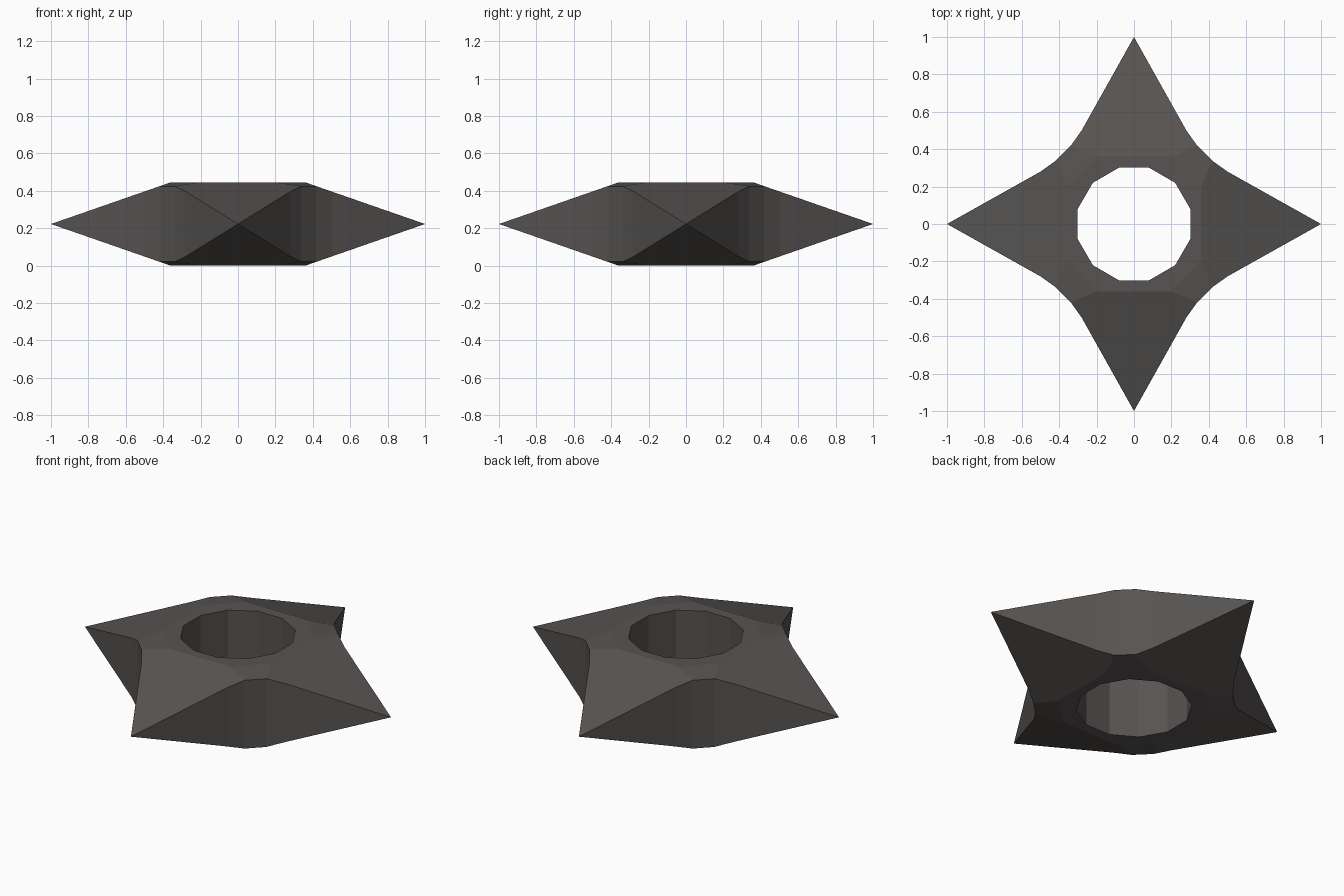
import bpy, bmesh
from mathutils import Matrix, Vector

if "Cube" in bpy.data.objects:
    bpy.data.objects.remove(bpy.data.objects["Cube"])

HALF = 0.2225                      # half of the total height
RIM = 0.36                         # where the arms start to slope

def slope(x):
    """Height of a sloping arm above the middle plane."""
    return HALF * (1 - x) / (1 - RIM)

def flip(p):                       # mirror across the arm's axis
    return Vector((p[0], -p[1], p[2]))

def swap(p):                       # mirror across the diagonal
    return Vector((p[1], p[0], p[2]))

def ground(p):                     # drop to the middle plane
    return Vector((p[0], p[1], 0))

# key points of one arm
tip = Vector((1, 0, 0))
p1 = Vector((0.5, 0.28, slope(0.5)))
p2 = Vector((0.42, 0.337, slope(0.42)))
a = Vector((RIM, 0.2, HALF))
h1 = Vector((0.301, 0.081, HALF))
h2 = Vector((0.22, 0.22, HALF))

faces = [
    [tip, p1, p2, a, flip(a), flip(p2), flip(p1)],     # sloping arm
    [a, p2, swap(p2), swap(a)],                        # diagonal chamfer
    [flip(a), a, h1, flip(h1)],                        # flat top by the arm
    [a, swap(a), swap(h1), h2, h1],                    # flat top by the diagonal
]
# vertical outer walls
outline = [tip, p1, p2, swap(p2), swap(p1), swap(tip)]
for u, v in zip(outline, outline[1:]):
    faces.append([ground(u), ground(v), v, u])
# hole walls
hole = [flip(h1), h1, h2, swap(h1)]
for u, v in zip(hole, hole[1:]):
    faces.append([u, v, ground(v), ground(u)])

# repeat the quarter four times, above and below the middle plane
bm = bmesh.new()
for k in range(4):
    rot = Matrix.Rotation(k * 1.5707963268, 3, 'Z')
    for side in (1, -1):
        for f in faces:
            pts = []
            for p in f:
                q = rot @ p
                q.z = HALF + side * q.z
                if not any((q - r).length < 1e-5 for r in pts):
                    pts.append(q)
            bm.faces.new([bm.verts.new(q) for q in pts])
bmesh.ops.remove_doubles(bm, verts=bm.verts, dist=1e-4)
bmesh.ops.recalc_face_normals(bm, faces=bm.faces)
mesh = bpy.data.meshes.new("four_point_star")
bm.to_mesh(mesh)
bm.free()

# one dark warm grey
mat = bpy.data.materials.new("dark grey metal")
mat.diffuse_color = (0.095, 0.088, 0.084, 1)
mat.use_nodes = True
mat.node_tree.nodes["Principled BSDF"].inputs["Base Color"].default_value = mat.diffuse_color
mesh.materials.append(mat)
star = bpy.data.objects.new("four_point_star", mesh)
bpy.context.collection.objects.link(star)
